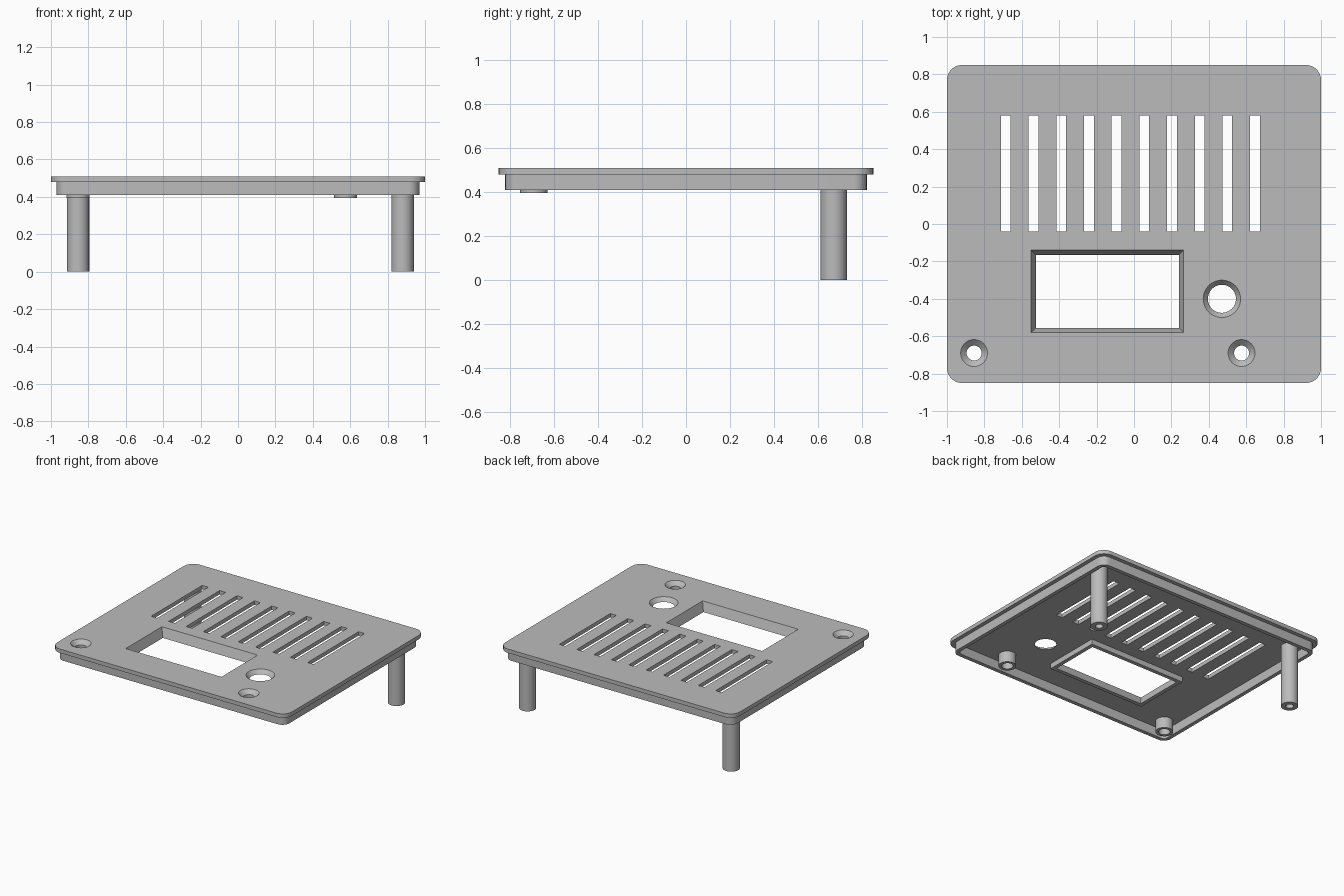
import bpy, bmesh, math

cube = bpy.data.objects.get("Cube")
if cube:
    bpy.data.objects.remove(cube, do_unlink=True)

grey = bpy.data.materials.new("plain grey")
grey.use_nodes = True
COLOUR = (0.5, 0.5, 0.5, 1)
grey.diffuse_color = COLOUR
grey.node_tree.nodes["Principled BSDF"].inputs["Base Color"].default_value = COLOUR

TOP, UNDER, LIP = 0.51, 0.48, 0.41


def circle(x, y, r, n=40):
    return [(x + r * math.cos(math.tau * i / n), y + r * math.sin(math.tau * i / n))
            for i in range(n)]


def rect(x0, x1, y0, y1, r=0, steps=8):
    corners = [(x1 - r, y1 - r), (x0 + r, y1 - r), (x0 + r, y0 + r), (x1 - r, y0 + r)]
    if r == 0:
        return corners
    pts = []
    for k, (cx, cy) in enumerate(corners):
        for i in range(steps + 1):
            a = math.pi / 2 * (k + i / steps)
            pts.append((cx + r * math.cos(a), cy + r * math.sin(a)))
    return pts


def loft(name, loops, closed=False):
    """Join outlines (points, z) in order; closed makes a ring, otherwise cap the ends."""
    bm = bmesh.new()
    rings = [[bm.verts.new((x, y, z)) for x, y in pts] for pts, z in loops]
    pairs = list(zip(rings, rings[1:]))
    if closed:
        pairs.append((rings[-1], rings[0]))
    else:
        bm.faces.new(rings[0])
        bm.faces.new(rings[-1])
    for a, b in pairs:
        n = len(a)
        for i in range(n):
            j = (i + 1) % n
            bm.faces.new((a[i], a[j], b[j], b[i]))
    bmesh.ops.recalc_face_normals(bm, faces=bm.faces)
    mesh = bpy.data.meshes.new(name)
    bm.to_mesh(mesh)
    bm.free()
    mesh.materials.append(grey)
    obj = bpy.data.objects.new(name, mesh)
    bpy.context.collection.objects.link(obj)
    return obj


def select(obj):
    bpy.ops.object.select_all(action='DESELECT')
    obj.select_set(True)
    bpy.context.view_layer.objects.active = obj


def smooth(obj):
    select(obj)
    bpy.ops.object.shade_smooth_by_angle(angle=math.radians(30))


def cut(target, cutter):
    cutter.hide_render = True
    mod = target.modifiers.new("cut", 'BOOLEAN')
    mod.operation = 'DIFFERENCE'
    mod.solver = 'EXACT'
    mod.object = cutter
    select(target)
    bpy.ops.object.modifier_apply(modifier=mod.name)
    bpy.data.objects.remove(cutter, do_unlink=True)


def cone_cutter(x, y, r_top, r_under):
    slope = (r_top - r_under) / (TOP - UNDER)
    return loft("hole_cutter", [(circle(x, y, r_top + slope * 0.01), TOP + 0.01),
                                (circle(x, y, r_under - slope * 0.01), UNDER - 0.01)])


# Cover plate
plate = loft("cover_plate", [(rect(-1, 1, -0.85, 0.85, 0.08), z) for z in (UNDER, TOP)])

# Ventilation slots
for i in range(10):
    x = -0.685 + i * 0.148
    cut(plate, loft("slot_cutter", [(rect(x - 0.026, x + 0.026, -0.04, 0.58), z)
                                    for z in (UNDER - 0.02, TOP + 0.02)]))

# Display window with sloping sides
FRAME_Z = 0.44


def window(z):
    d = 0.025 * (TOP - z) / (TOP - FRAME_Z)
    return rect(-0.55 + d, 0.265 - d, -0.58 + d, -0.14 - d), z


cut(plate, loft("window_cutter", [window(TOP + 0.01), window(FRAME_Z)]))
frame_outer = rect(-0.555, 0.27, -0.585, -0.135)
loft("window_frame", [(frame_outer, UNDER), (frame_outer, FRAME_Z),
                      window(FRAME_Z), window(UNDER)], closed=True)

# Button hole
cut(plate, cone_cutter(0.47, -0.4, 0.1, 0.075))

# Countersunk screw holes with short posts beneath
for side, x in (("right", -0.855), ("left", 0.575)):
    cut(plate, cone_cutter(x, -0.69, 0.072, 0.04))
    outer, bore = circle(x, -0.69, 0.062), circle(x, -0.69, 0.04)
    smooth(loft("screw_post_" + side, [(outer, UNDER), (outer, 0.395),
                                       (bore, 0.395), (bore, UNDER)], closed=True))
smooth(plate)

# Lip running around the underside
lip_outer = rect(-0.97, 0.97, -0.82, 0.82, 0.06)
lip_inner = rect(-0.94, 0.94, -0.79, 0.79, 0.03)
smooth(loft("lip", [(lip_outer, UNDER), (lip_outer, LIP),
                    (lip_inner, LIP), (lip_inner, UNDER)], closed=True))

# Long rear legs with blind bores
for side, x in (("right", -0.855), ("left", 0.88)):
    leg, bore = circle(x, 0.67, 0.06), circle(x, 0.67, 0.027)
    smooth(loft("rear_leg_" + side, [(leg, UNDER), (leg, 0), (bore, 0), (bore, 0.2)]))
